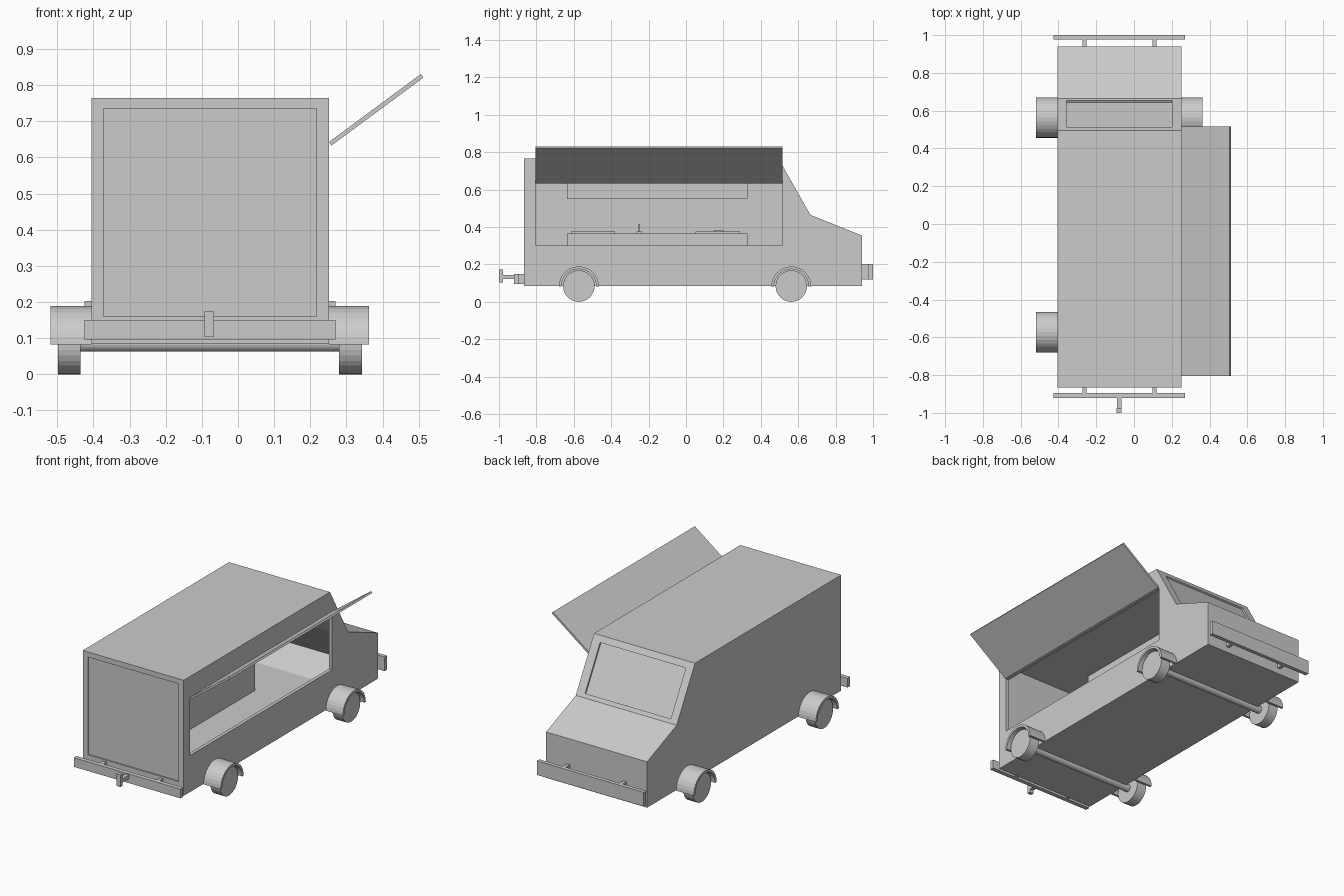
import bpy, bmesh, math
from mathutils import Matrix, Vector

if "Cube" in bpy.data.objects:
    bpy.data.objects.remove(bpy.data.objects["Cube"])

X0, X1 = -0.405, 0.252          # body side walls
CX = (X0 + X1) / 2              # truck centreline


def finish(name, bm):
    bmesh.ops.recalc_face_normals(bm, faces=bm.faces)
    me = bpy.data.meshes.new(name)
    bm.to_mesh(me)
    bm.free()
    ob = bpy.data.objects.new(name, me)
    bpy.context.collection.objects.link(ob)
    return ob


def box(name, x, y, z):
    bm = bmesh.new()
    bmesh.ops.create_cube(bm, size=1)
    for v in bm.verts:
        v.co = [a + (c + 0.5) * (b - a) for c, (a, b) in zip(v.co, (x, y, z))]
    return finish(name, bm)


def prism(name, pts, lo, hi, axis='X'):
    """Extrude a (y,z) profile along X or an (x,z) profile along Y."""
    bm = bmesh.new()
    at = (lambda p: (lo, p[0], p[1])) if axis == 'X' else (lambda p: (p[0], lo, p[1]))
    f = bm.faces.new([bm.verts.new(at(p)) for p in pts])
    ext = bmesh.ops.extrude_face_region(bm, geom=[f])
    d = Vector((hi - lo, 0, 0)) if axis == 'X' else Vector((0, hi - lo, 0))
    bmesh.ops.translate(bm, vec=d, verts=[v for v in ext['geom'] if isinstance(v, bmesh.types.BMVert)])
    return finish(name, bm)


def rod(name, r, x, y, z, seg=32):
    bm = bmesh.new()
    bmesh.ops.create_cone(bm, cap_ends=True, segments=seg, radius1=r, radius2=r, depth=x[1] - x[0])
    bmesh.ops.transform(bm, verts=bm.verts, matrix=Matrix.Translation((sum(x) / 2, y, z))
                        @ Matrix.Rotation(math.pi / 2, 4, 'Y'))
    return finish(name, bm)


def cut(ob, cutter):
    m = ob.modifiers.new(cutter.name, 'BOOLEAN')
    m.operation, m.solver, m.object = 'DIFFERENCE', 'EXACT', cutter
    bpy.context.view_layer.objects.active = ob
    bpy.ops.object.modifier_apply(modifier=m.name)
    bpy.data.objects.remove(cutter)


# Body shell with hollow kitchen
body = prism("body", [(-0.865, 0.085), (0.94, 0.085), (0.94, 0.355), (0.665, 0.465),
                      (0.495, 0.765), (-0.865, 0.765)], X0, X1)
cut(body, prism("cavity", [(-0.845, 0.15), (0.62, 0.15), (0.79, 0.23), (0.65, 0.445),
                           (0.484, 0.743), (-0.845, 0.743)], X0 + 0.02, X1 - 0.02))
# Serving hatch opening
cut(body, box("hatch_cut", (0.2, 0.3), (-0.805, 0.515), (0.30, 0.635)))
# Recessed rear door panel
cut(body, box("door_cut", (-0.372, 0.217), (-0.9, -0.857), (0.16, 0.735)))
# Recessed windscreen
top, low = Vector((0.495, 0.765)), Vector((0.665, 0.465))
n = Vector((0.3, 0.17)).normalized()
a, b = top.lerp(low, 0.11), top.lerp(low, 0.93)
cut(body, prism("windscreen_cut", [a - n * 0.01, b - n * 0.01, b + n * 0.05, a + n * 0.05], -0.358, 0.2))

# Raised awning
prism("awning", [(0.252, 0.643), (0.2585, 0.633), (0.513, 0.821), (0.506, 0.831)], -0.805, 0.515, 'Y')

# Kitchen counter, wall cabinet and worktop items
box("counter", (X0 + 0.02, -0.12), (-0.635, 0.33), (0.15, 0.365))
box("wall_cabinet", (X0 + 0.02, -0.2), (-0.635, 0.33), (0.55, 0.743))
box("griddle", (-0.34, -0.16), (-0.615, -0.38), (0.365, 0.375))
box("cutting_board", (-0.34, -0.16), (0.05, 0.29), (0.365, 0.376))
box("board_handle", (-0.28, -0.22), (0.15, 0.2), (0.376, 0.383))
box("tap_base", (-0.32, -0.29), (-0.265, -0.235), (0.365, 0.375))
box("tap", (-0.31, -0.30), (-0.255, -0.245), (0.375, 0.415))

# Wheels, fenders and axles
for end, y in (("rear", -0.573), ("front", 0.563)):
    rod(end + "_axle", 0.022, (-0.44, 0.285), y, 0.085)
    arc = [(r, i) for r, seq in ((0.107, range(17)), (0.093, range(16, -1, -1))) for i in seq]
    fender = [(y + r * math.cos(math.pi * i / 16), 0.082 + r * math.sin(math.pi * i / 16)) for r, i in arc]
    for side, wx, fx in (("right", (0.28, 0.343), (X1, 0.363)), ("left", (-0.498, -0.436), (-0.519, X0))):
        rod(f"{end}_{side}_wheel", 0.084, wx, y, 0.084)
        prism(f"{end}_{side}_fender", fender, *fx)

# Bumpers with brackets
for end, by, ky, z in (("front", (0.977, 1.0), (0.94, 0.977), (0.12, 0.203)),
                       ("rear", (-0.92, -0.895), (-0.895, -0.865), (0.096, 0.15))):
    box(end + "_bumper", (-0.425, 0.27), by, z)
    for s in (-1, 1):
        x = CX + s * 0.185
        box(f"{end}_bracket_{s}", (x - 0.01, x + 0.01), ky, z)

# Tow hitch
box("hitch_bar", (-0.09, -0.066), (-0.978, -0.92), (0.122, 0.144))
box("hitch_plate", (-0.092, -0.066), (-1.0, -0.978), (0.103, 0.174))
